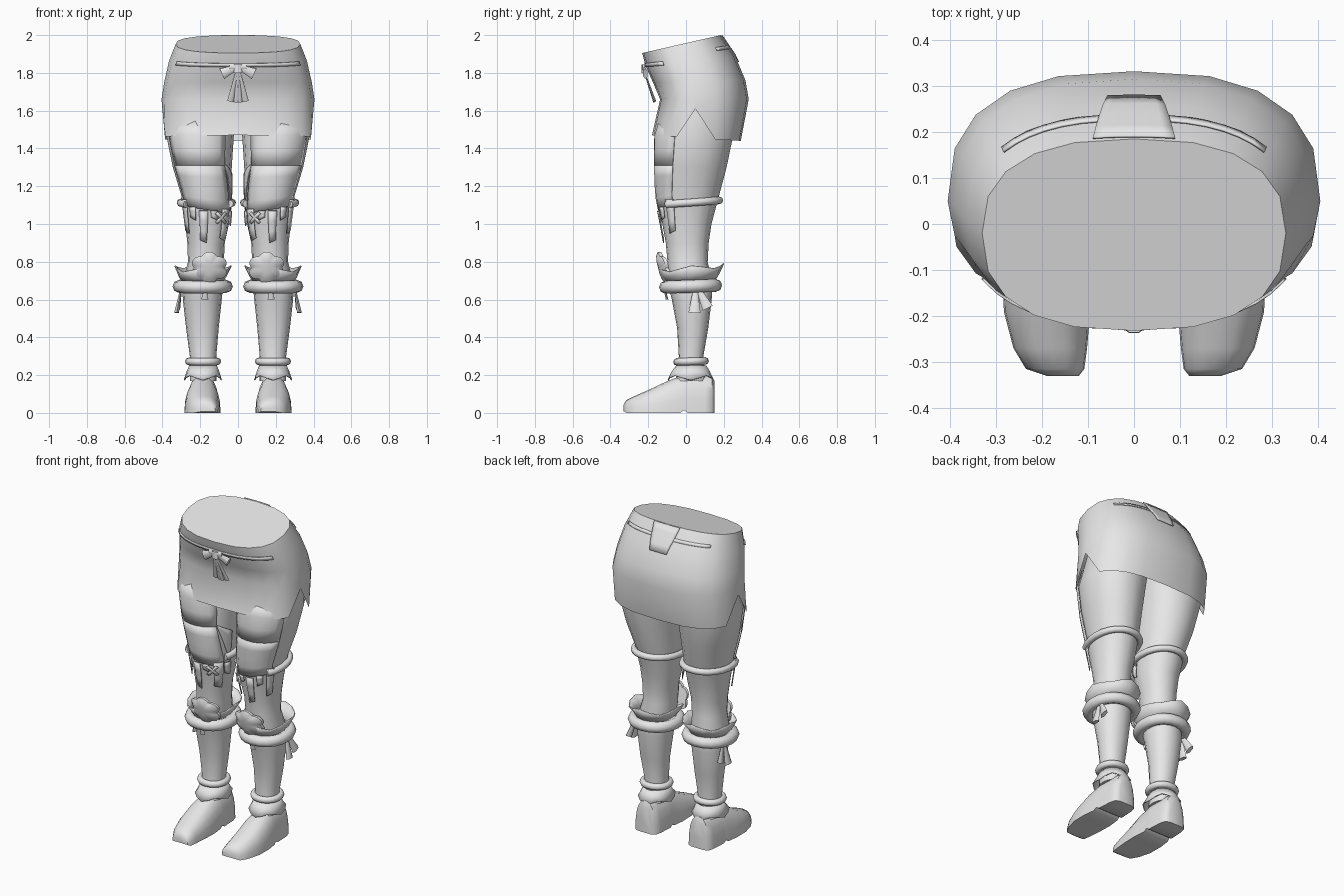
import bpy, bmesh, math
from mathutils import Vector

if "Cube" in bpy.data.objects:
    bpy.data.objects.remove(bpy.data.objects["Cube"])

grey = bpy.data.materials.new("plain_grey")
grey.diffuse_color = (0.8, 0.8, 0.8, 1)
grey.use_nodes = True
grey.node_tree.nodes["Principled BSDF"].inputs["Base Color"].default_value = grey.diffuse_color


def loft(name, rings, cap=True, closed=True, wrap=False, mirror=False, thick=0, angle=40):
    """Skin a list of point rows into one object."""
    bm = bmesh.new()
    vs = [[bm.verts.new(p) for p in r] for r in rings]
    n = len(vs[0])
    for i in range(len(vs) if wrap else len(vs) - 1):
        a, b = vs[i], vs[(i + 1) % len(vs)]
        for j in range(n if closed else n - 1):
            k = (j + 1) % n
            bm.faces.new((a[j], a[k], b[k], b[j]))
    if cap and not wrap:
        bm.faces.new(vs[0])
        bm.faces.new(vs[-1])
    bmesh.ops.recalc_face_normals(bm, faces=bm.faces)
    me = bpy.data.meshes.new(name)
    bm.to_mesh(me)
    bm.free()
    ob = bpy.data.objects.new(name, me)
    bpy.context.collection.objects.link(ob)
    me.materials.append(grey)
    bpy.ops.object.select_all(action='DESELECT')
    ob.select_set(True)
    bpy.context.view_layer.objects.active = ob
    bpy.ops.object.shade_smooth_by_angle(angle=math.radians(angle))
    if thick:
        m = ob.modifiers.new("thickness", 'SOLIDIFY')
        m.thickness, m.offset = thick, 0
    if mirror:
        ob.modifiers.new("other_side", 'MIRROR')
        ob.modifiers["other_side"].use_mirror_merge = False
    return ob


def surface(rows):
    """Rows: key, x0, x1, y_front, y_mid, y_back, z_front, z_back, squareness."""
    rows = sorted(rows)

    def point(deg, key, off=0.0):
        key = min(max(key, rows[0][0]), rows[-1][0])
        i = 0
        while i < len(rows) - 2 and key > rows[i + 1][0]:
            i += 1
        a, b = rows[i], rows[i + 1]
        t = (key - a[0]) / (b[0] - a[0])
        _, x0, x1, yf, ym, yb, zf, zb, n = [p + (q - p) * t for p, q in zip(a, b)]
        c, s = math.cos(math.radians(deg)), math.sin(math.radians(deg))
        px = math.copysign(abs(c) ** (2 / n), c)
        py = math.copysign(abs(s) ** (2 / n), s)
        y = ym + py * ((yb - ym) if s > 0 else (ym - yf))
        z = zf + (zb - zf) * (y - yf) / (yb - yf)
        return Vector(((x0 + x1) / 2 + px * ((x1 - x0) / 2 + off), y + py * off, z))
    return point


def patch(name, surf, quad, off, nu=6, nv=4, mirror=True, thick=0.005):
    """Thin plate hugging a surface between four (degree, key) corners."""
    a, b, c, d = [Vector(q) for q in quad]
    rings = []
    for j in range(nv + 1):
        l, r = a.lerp(d, j / nv), b.lerp(c, j / nv)
        rings.append([surf(*l.lerp(r, i / nu), off) for i in range(nu + 1)])
    return loft(name, rings, cap=False, closed=False, mirror=mirror, thick=thick)


def tube(name, surf, k_front, k_back, off, r, a0=0, a1=360, n=20, mirror=True):
    """Rolled band around a limb."""
    full = a1 - a0 == 360
    rings = []
    for i in range(n if full else n + 1):
        deg = a0 + (a1 - a0) * i / n
        k = k_front + (k_back - k_front) * (math.sin(math.radians(deg)) + 1) / 2
        p, q = surf(deg, k, off), surf(deg, k, off + 0.05)
        out = (q - p).normalized()
        rings.append([p + out * r * math.cos(t * math.pi / 4) +
                      Vector((0, 0, r * math.sin(t * math.pi / 4))) for t in range(8)])
    loft(name, rings, wrap=full, mirror=mirror, angle=60)


def strand(name, p0, p1, w0, w1, thin, mirror=True, sides=6):
    """Flattened tapered piece; thin is the narrow direction."""
    p0, p1, thin = Vector(p0), Vector(p1), Vector(thin).normalized()
    side = (p1 - p0).cross(thin).normalized()
    rings = []
    for p, w in ((p0, w0), (p1, w1)):
        rings.append([p + side * w * math.cos(2 * math.pi * i / sides) +
                      thin * w * 0.45 * math.sin(2 * math.pi * i / sides) for i in range(sides)])
    loft(name, rings, mirror=mirror)


# Skirt: tilted waist, fuller back, slit at each side of the hem
skirt = surface([
    (0, -.40, .40, -.18, .05, .29, 1.47, 1.44, 2.8),
    (1, -.405, .405, -.137, .05, .332, 1.66, 1.66, 2.6),
    (2, -.39, .39, -.175, .04, .315, 1.75, 1.76, 2.5),
    (3, -.365, .365, -.215, .01, .26, 1.84, 1.89, 2.5),
    (4, -.33, .33, -.232, -.02, .185, 1.905, 2.0, 2.5)])
rings = [[skirt(18 * i, k) for i in range(20)] for k in (0, 1, 2, 3, 4)]
for i in (0, 10):
    rings[0][i].z = 1.61
body = loft("skirt", rings, cap=False, angle=50)
loft("waist_cap", [rings[-1], [p * 0.5 + Vector((0, -.012, .976)) for p in rings[-1]]])

# Waist straps and back tab
patch("back_tab", skirt, [(79, 4), (101, 4), (95.5, 2.75), (84.5, 2.75)], .005, mirror=False)
patch("back_strap", skirt, [(40, 3.5), (140, 3.5), (140, 3.35), (40, 3.35)], .003, 14, 1, mirror=False)
patch("front_strap", skirt, [(-150, 3.15), (-30, 3.15), (-30, 2.9), (-150, 2.9)], .003, 14, 1, mirror=False)

# Front bow
strand("bow_knot", (0, -.228, 1.845), (0, -.228, 1.80), .02, .022, (0, 1, 0), False)
strand("bow_loop", (.005, -.225, 1.83), (.085, -.215, 1.795), .012, .03, (0, 1, 0))
strand("bow_top", (.0, -.228, 1.83), (.045, -.222, 1.832), .012, .018, (0, 1, 0))
strand("bow_tail", (.004, -.222, 1.81), (.04, -.165, 1.65), .008, .017, (0, 1, .3))
strand("bow_middle_tail", (0, -.222, 1.81), (.008, -.168, 1.645), .008, .014, (0, 1, .3))

# Legs from thigh to ankle
leg_rows = [(1.65, .01, .36, -.10, .27), (1.47, .022, .38, -.16, .25),
            (1.3, .033, .345, -.163, .215), (1.15, .037, .30, -.155, .175),
            (1.0, .048, .28, -.125, .135), (.9, .07, .268, -.107, .12),
            (.8, .075, .265, -.098, .115), (.68, .078, .295, -.095, .14),
            (.6, .086, .292, -.075, .136), (.45, .102, .275, -.047, .118),
            (.3, .115, .255, -.038, .092), (.17, .115, .255, -.055, .11)]
leg = surface([(z, a, b, c, (c + d) / 2, d, z, z, 2.15) for z, a, b, c, d in leg_rows])
loft("leg", [[leg(22.5 * i, r[0]) for i in range(16)] for r in leg_rows], mirror=True, angle=60)

# Front thigh panels with ragged strips and cross lacing
patch("thigh_panel_upper", leg, [(-28, 1.55), (-135, 1.55), (-135, 1.31), (-28, 1.31)], .006, 8, 3)
patch("thigh_panel_lower", leg, [(-28, 1.31), (-135, 1.31), (-155, 1.05), (-28, 1.10)], .006, 8, 4)
patch("thigh_panel_inner", leg, [(-135, 1.32), (-136, 1.31), (-170, 1.06), (-170, 1.26)], .006, 4, 4)
for a0, a1, top, low in ((-24, -42, 1.13, .95), (-50, -66, 1.09, 1.02), (-74, -92, 1.07, .90),
                         (-98, -114, 1.07, 1.02), (-126, -150, 1.08, .91), (-153, -170, 1.07, .99)):
    patch("torn_strip", leg, [(a0, top), (a1, top), (a1 + 1, low), (a0 - 1, low + .015)], .012, 2, 3)
for s in (1, -1):
    patch("cross_lace", leg, [(-122 - 9 * s, 1.065), (-122 - 15 * s, 1.055),
                              (-122 + 9 * s, 1.0), (-122 + 15 * s, 1.01)], .02, 1, 3)

# Bands: thigh roll, knee roll, ankle roll
tube("thigh_band", leg, 1.10, 1.125, .010, .02, -40, 205, 16)
tube("knee_band", leg, .665, .675, .018, .034)
tube("ankle_band", leg, .27, .275, .006, .02)


def flare(name, top, bottom, zigzag, n=16):
    """Open funnel whose free rim is jagged; the rows run from fixed edge to rim."""
    f = surface([(0, *top), (1, *bottom)])
    rows = [[f(360 / n * i, k) for i in range(n)] for k in (0, .5, 1)]
    for i, p in enumerate(rows[-1]):
        p.z += zigzag * (1 if i % 4 == 0 else -1 if i % 4 == 2 else 0)
    loft(name, rows, cap=False, mirror=True, thick=.006)


# Flared cuffs at knee and ankle
flare("knee_cuff", (.085, .293, -.10, .02, .145, .69, .69, 2),
      (.036, .334, -.135, .03, .20, .755, .78, 2), .012)
flare("ankle_cuff", (.115, .255, -.05, .03, .105, .25, .25, 2),
      (.088, .284, -.095, .025, .143, .185, .185, 2), -.012)

# Scalloped knee plate, domed and leaning forward
rings = []
for scale, bulge in ((1, .018), (1, 0), (.75, -.014), (.4, -.02), (.04, -.02)):
    row = []
    for i in range(36):
        a = 2 * math.pi * i / 36
        lobe = .82 + .18 * abs(math.cos(3 * (a - math.pi / 2)))
        x, z = .10 * scale * lobe * math.cos(a), .085 * scale * lobe * math.sin(a)
        row.append((.152 + x, -.128 - .25 * z + bulge + 2.5 * x * x, .768 + z))
    rings.append(row)
loft("knee_plate", rings, mirror=True)
strand("knee_tag", (.175, -.115, .66), (.175, -.10, .60), .012, .018, (0, 1, 0))

# Outer tassels hanging from the knee band
strand("tassel_front", (.30, .05, .665), (.325, .045, .53), .010, .032, (1, 0, 0))
strand("tassel_back", (.30, .06, .665), (.318, .115, .555), .010, .030, (1, 0, 0))

# Shoes: toe to heel sections y, x0, x1, height, underside
rings = []
for y, x0, x1, h, zb in ((-.33, .12, .19, .045, .008), (-.315, .108, .235, .068, 0),
                         (-.27, .102, .262, .09, 0), (-.19, .095, .283, .125, 0),
                         (-.10, .092, .284, .168, 0), (-.03, .10, .275, .195, .0),
                         (-.01, .10, .272, .198, .014), (.01, .10, .27, .20, 0),
                         (.10, .105, .265, .20, 0), (.138, .115, .255, .195, 0),
                         (.15, .14, .23, .17, 0)):
    row = []
    for i in range(11):
        a = math.pi * i / 10
        row.append(((x0 + x1) / 2 + (x1 - x0) / 2 * math.copysign(abs(math.cos(a)) ** .8, math.cos(a)),
                    y, zb + (h - zb) * math.sin(a) ** .85))
    rings.append(row)
loft("shoe", rings, mirror=True, angle=50)
